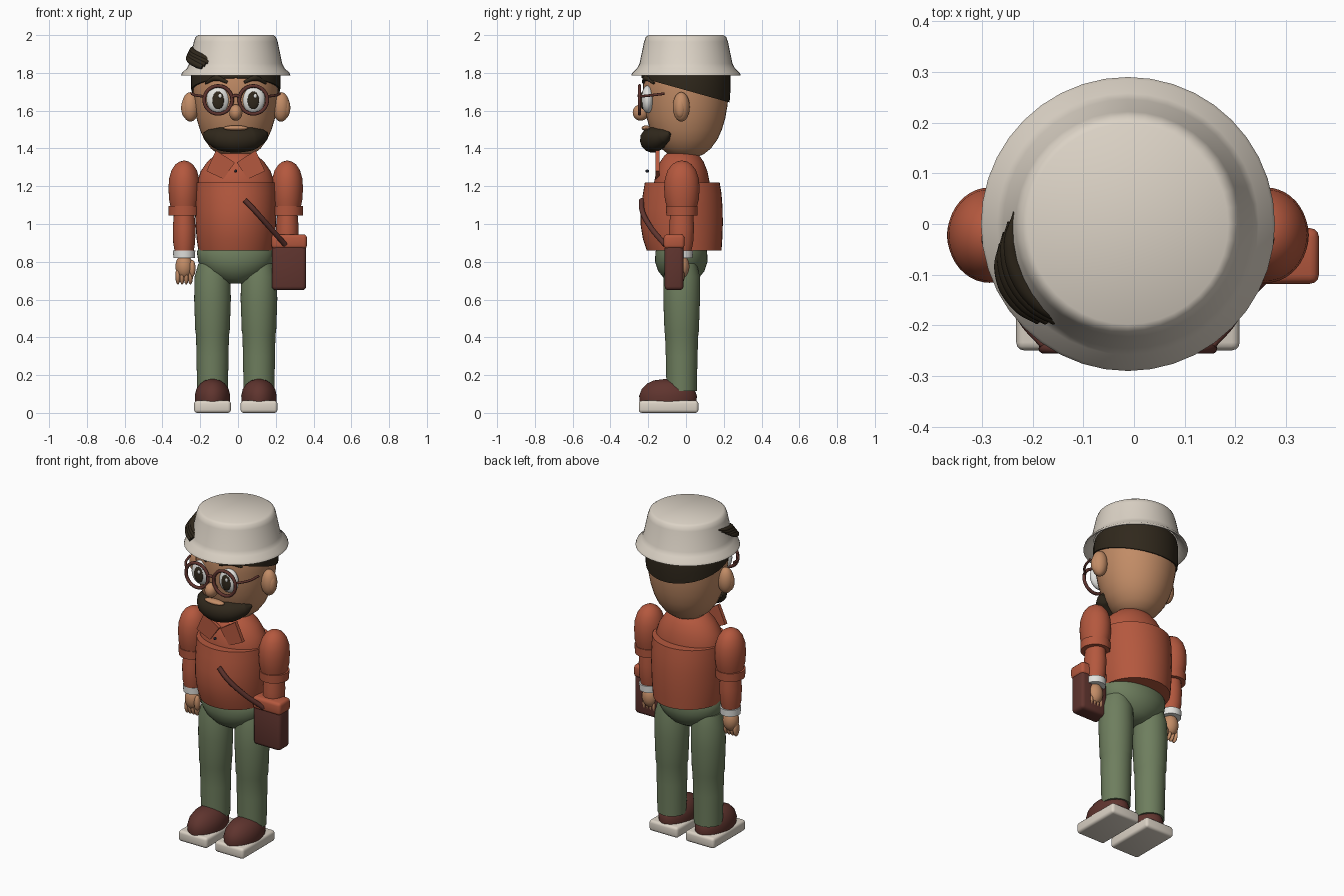
import bpy, bmesh
from math import sin, cos, pi, radians
from mathutils import Vector, Matrix

if "Cube" in bpy.data.objects:
    bpy.data.objects.remove(bpy.data.objects["Cube"])

CX = -0.012  # middle of the body


def material(name, rgb):
    col = [(c / 255 / 12.92 if c < 11 else ((c / 255 + 0.055) / 1.055) ** 2.4) for c in rgb] + [1]
    m = bpy.data.materials.new(name)
    m.use_nodes = True
    m.diffuse_color = col
    m.node_tree.nodes["Principled BSDF"].inputs["Base Color"].default_value = col
    return m


SHIRT = material("rust_cloth", (180, 88, 62))
PANTS = material("sage_cloth", (110, 126, 94))
CREAM = material("cream", (220, 211, 198))
SKIN = material("skin", (194, 140, 102))
HAIR = material("dark_hair", (48, 40, 28))
LEATHER = material("maroon_leather", (95, 52, 46))
WHITE = material("white", (226, 226, 222))
BUTTON = material("button_navy", (25, 32, 45))


def finish(ob, mat, angle=40):
    ob.data.materials.clear()
    ob.data.materials.append(mat)
    bpy.ops.object.select_all(action='DESELECT')
    ob.select_set(True)
    bpy.context.view_layer.objects.active = ob
    bpy.ops.object.shade_smooth_by_angle(angle=radians(angle))
    return ob


def from_bmesh(name, bm, mat, angle=40):
    bmesh.ops.recalc_face_normals(bm, faces=bm.faces)
    me = bpy.data.meshes.new(name)
    bm.to_mesh(me)
    bm.free()
    ob = bpy.data.objects.new(name, me)
    bpy.context.collection.objects.link(ob)
    return finish(ob, mat, angle)


def loft_bmesh(sections, x, y, n=40):
    """Stack of ellipses (z, rx, ry, y shift) capped at both ends."""
    bm = bmesh.new()
    rings = []
    for z, rx, ry, dy in sections:
        rings.append([bm.verts.new((x + rx * cos(2 * pi * i / n), y + dy + ry * sin(2 * pi * i / n), z))
                      for i in range(n)])
    for a, b in zip(rings, rings[1:]):
        for i in range(n):
            bm.faces.new((a[i], a[(i + 1) % n], b[(i + 1) % n], b[i]))
    bm.faces.new(rings[0])
    bm.faces.new(rings[-1])
    return bm


def loft(name, sections, mat, x=CX, y=0.0, angle=40):
    return from_bmesh(name, loft_bmesh(sections, x, y), mat, angle)


def lathe(profile):
    return [(z, r, r, 0) for z, r in profile]


def ball(name, loc, size, mat, tilt=0.0):
    bm = bmesh.new()
    bmesh.ops.create_uvsphere(bm, u_segments=28, v_segments=18, radius=1)
    mtx = Matrix.Translation(loc) @ Matrix.Rotation(tilt, 4, 'X') @ Matrix.Diagonal((*size, 1))
    bmesh.ops.transform(bm, matrix=mtx, verts=bm.verts)
    return from_bmesh(name, bm, mat)


def block(name, loc, size, mat, bevel):
    bm = bmesh.new()
    bmesh.ops.create_cube(bm, size=1)
    bmesh.ops.transform(bm, matrix=Matrix.Translation(loc) @ Matrix.Diagonal((*size, 1)), verts=bm.verts)
    bmesh.ops.bevel(bm, geom=bm.edges[:], offset=bevel, segments=3, affect='EDGES', profile=0.5)
    return from_bmesh(name, bm, mat)


def tube(name, points, radii, mat):
    cu = bpy.data.curves.new(name, 'CURVE')
    cu.dimensions = '3D'
    cu.bevel_depth = 1
    cu.bevel_resolution = 5
    cu.use_fill_caps = True
    sp = cu.splines.new('BEZIER')
    sp.bezier_points.add(len(points) - 1)
    for bp, p, r in zip(sp.bezier_points, points, radii):
        bp.co, bp.radius = p, r
        bp.handle_left_type = bp.handle_right_type = 'AUTO'
    ob = bpy.data.objects.new(name, cu)
    bpy.context.collection.objects.link(ob)
    bpy.ops.object.select_all(action='DESELECT')
    ob.select_set(True)
    bpy.context.view_layer.objects.active = ob
    bpy.ops.object.convert(target='MESH')
    return finish(bpy.context.object, mat)


# Hat: hollow bucket with flared brim
loft("hat", lathe([(1.97, 0.19), (1.83, 0.235), (1.785, 0.283), (1.786, 0.29), (1.8, 0.285), (1.825, 0.258),
                   (1.85, 0.246), (1.965, 0.222), (1.99, 0.213), (2.0, 0.198)]), CREAM, angle=60)

# Ridged tuft lying on the side of the hat
for j in range(4):
    f = j / 3
    pts = []
    for t in (0, 0.25, 0.5, 0.75, 1):
        a = radians(174 + 5 * j + t * (62 - 8 * j))
        r = 0.224 + 0.03 * f + 0.014 * sin(pi * t)
        pts.append((CX + r * cos(a), r * sin(a), 1.94 - 0.045 * f - (0.075 - 0.01 * f) * t))
    tube(f"hat_tuft_{j + 1}", pts, (0.004, 0.014, 0.018, 0.018, 0.014), HAIR)

# Head, and hair cut off along a slope that drops towards the back
loft("head", lathe([(1.355, 0.06), (1.37, 0.095), (1.4, 0.132), (1.45, 0.168), (1.5, 0.19), (1.56, 0.208),
                    (1.63, 0.22), (1.7, 0.226), (1.78, 0.228), (1.85, 0.21), (1.9, 0.15)]), SKIN)
bm = loft_bmesh(lathe([(1.6, 0.225), (1.66, 0.232), (1.72, 0.236), (1.79, 0.236), (1.83, 0.228)]), CX, 0)
bmesh.ops.bisect_plane(bm, geom=bm.verts[:] + bm.edges[:] + bm.faces[:], plane_co=(0, 0, 1.708),
                       plane_no=(0, 0.28, 1), clear_inner=True)
bmesh.ops.holes_fill(bm, edges=[e for e in bm.edges if e.is_boundary])
from_bmesh("hair", bm, HAIR)
loft("neck", lathe([(1.3, 0.075), (1.4, 0.075)]), SKIN, y=-0.02)

# Face
ball("nose", (CX, -0.24, 1.59), (0.035, 0.042, 0.043), SKIN)
tube("beard", [(CX + x, y, z) for x, y, z in
               ((-0.165, -0.085, 1.48), (-0.14, -0.11, 1.468), (-0.08, -0.155, 1.452), (0, -0.175, 1.446),
                (0.08, -0.155, 1.452), (0.14, -0.11, 1.468), (0.165, -0.085, 1.48))],
     (0.008, 0.038, 0.063, 0.069, 0.063, 0.038, 0.008), HAIR)
ball("lips", (CX, -0.21, 1.508), (0.065, 0.025, 0.014), SKIN)

for side, s in (("left", 1), ("right", -1)):
    ex = CX + s * 0.093
    ball(f"{side}_ear", (CX + s * 0.24, -0.025, 1.62), (0.046, 0.045, 0.078), SKIN)
    ball(f"{side}_ear_fold", (CX + s * 0.262, -0.03, 1.615), (0.027, 0.03, 0.055), SKIN)
    ball(f"{side}_eye", (ex, -0.203, 1.66), (0.062, 0.034, 0.073), WHITE)
    ball(f"{side}_pupil", (ex, -0.23, 1.655), (0.031, 0.012, 0.047), HAIR)
    ball(f"{side}_eye_glint", (ex + 0.01, -0.241, 1.678), (0.009, 0.004, 0.011), WHITE)
    tube(f"{side}_eyebrow", [(CX + s * 0.045, -0.225, 1.75), (CX + s * 0.1, -0.212, 1.772),
                             (CX + s * 0.16, -0.17, 1.745)], (0.008, 0.015, 0.006), HAIR)
    bpy.ops.mesh.primitive_torus_add(major_segments=40, minor_segments=10, major_radius=0.074,
                                     minor_radius=0.0095, location=(ex, -0.246, 1.657),
                                     rotation=(pi / 2, 0, 0))
    ring = bpy.context.object
    ring.name = f"{side}_glasses_rim"
    finish(ring, LEATHER)
    tube(f"{side}_glasses_arm", [(ex + s * 0.07, -0.244, 1.675), (CX + s * 0.215, -0.18, 1.682),
                                 (CX + s * 0.232, -0.115, 1.69)], (0.007,) * 3, LEATHER)
tube("glasses_bridge", [(CX - 0.025, -0.246, 1.672), (CX, -0.25, 1.68), (CX + 0.025, -0.246, 1.672)],
     (0.008,) * 3, LEATHER)

# Shirt: rounded shoulders above a wider barrel
loft("shirt_shoulders", [(1.15, 0.205, 0.15, 0), (1.22, 0.205, 0.147, 0), (1.28, 0.185, 0.135, 0),
                         (1.33, 0.15, 0.115, 0), (1.365, 0.11, 0.09, 0), (1.38, 0.08, 0.07, 0)],
     SHIRT, y=-0.022)
loft("shirt_body", [(0.86, 0.198, 0.198, 0.01), (0.92, 0.207, 0.21, 0.002), (1.0, 0.213, 0.218, -0.003),
                    (1.08, 0.216, 0.217, -0.003), (1.16, 0.216, 0.208, 0), (1.22, 0.213, 0.198, 0)],
     SHIRT, y=-0.02)

# Collar flaps
for side, s in (("left", 1), ("right", -1)):
    bm = bmesh.new()
    outline = ((0.005, 1.325), (0.105, 1.39), (0.155, 1.28), (0.065, 1.238))
    face = bm.faces.new([bm.verts.new((CX + s * x, -0.162, z)) for x, z in outline])
    ext = bmesh.ops.extrude_face_region(bm, geom=[face])
    bmesh.ops.translate(bm, vec=(0, 0.022, 0), verts=[v for v in ext["geom"] if isinstance(v, bmesh.types.BMVert)])
    from_bmesh(f"{side}_collar", bm, SHIRT)
ball("shirt_button", (CX, -0.205, 1.28), (0.008, 0.01, 0.008), BUTTON)

# Arms
for side, s in (("left", 1), ("right", -1)):
    ax, ay = CX + s * 0.273, -0.022
    loft(f"{side}_upper_sleeve", [(1.07, 0.068, 0.074, 0), (1.13, 0.08, 0.09, 0), (1.19, 0.083, 0.094, 0),
                                  (1.24, 0.08, 0.09, 0), (1.285, 0.067, 0.075, 0), (1.315, 0.047, 0.052, 0),
                                  (1.33, 0.025, 0.028, 0), (1.335, 0.006, 0.006, 0)], SHIRT, ax, ay)
    loft(f"{side}_sleeve_cuff", lathe([(1.045, 0.082), (1.095, 0.084)]), SHIRT, ax, ay)
    loft(f"{side}_forearm", [(0.84, 0.048, 0.05, -0.004), (0.9, 0.058, 0.064, -0.004),
                             (0.98, 0.06, 0.067, -0.002), (1.06, 0.054, 0.06, 0)], SHIRT, ax, ay)
    loft(f"{side}_wristband", lathe([(0.82, 0.057), (0.86, 0.059)]), WHITE, ax, ay)
    ball(f"{side}_palm", (ax, ay - 0.005, 0.775), (0.046, 0.045, 0.065), SKIN)
    for k in range(4):
        fx = ax + (k - 1.5) * 0.022
        ball(f"{side}_finger_{k + 1}", (fx, ay - 0.01, 0.725), (0.0135, 0.025, 0.045), SKIN)
    ball(f"{side}_thumb", (ax - s * 0.043, ay - 0.025, 0.765), (0.017, 0.02, 0.045), SKIN)

# Trousers, shoes and soles
loft("hips", [(0.685, 0.05, 0.05, 0), (0.71, 0.11, 0.09, 0), (0.75, 0.165, 0.122, 0), (0.8, 0.198, 0.139, 0),
              (0.85, 0.206, 0.137, 0), (0.88, 0.195, 0.13, 0)], PANTS, y=-0.025)
for side, s in (("left", 1), ("right", -1)):
    lx = CX + s * 0.123
    loft(f"{side}_trouser_leg", [(0.115, 0.081, 0.08, 0), (0.3, 0.085, 0.084, 0), (0.415, 0.087, 0.088, 0),
                                 (0.43, 0.091, 0.091, 0), (0.6, 0.097, 0.097, 0), (0.72, 0.095, 0.097, 0),
                                 (0.79, 0.075, 0.08, 0)], PANTS, lx, -0.023)
    loft(f"{side}_shoe", [(0.06, 0.092, 0.15, 0), (0.09, 0.094, 0.153, 0), (0.125, 0.086, 0.14, 0),
                          (0.155, 0.066, 0.112, 0), (0.172, 0.04, 0.075, 0), (0.179, 0.01, 0.02, 0)],
         LEATHER, lx, -0.095)
    block(f"{side}_sole", (lx, -0.092, 0.0325), (0.195, 0.315, 0.065), CREAM, 0.016)

# Shoulder bag with flap and strap
block("bag_body", (0.27, -0.063, 0.77), (0.182, 0.1, 0.24), LEATHER, 0.02)
block("bag_flap", (0.271, -0.063, 0.907), (0.188, 0.11, 0.076), SHIRT, 0.018)
tube("bag_strap", [(0.035, -0.235, 1.127), (0.09, -0.232, 1.07), (0.17, -0.185, 0.98), (0.25, -0.11, 0.89)],
     (0.014,) * 4, LEATHER)
